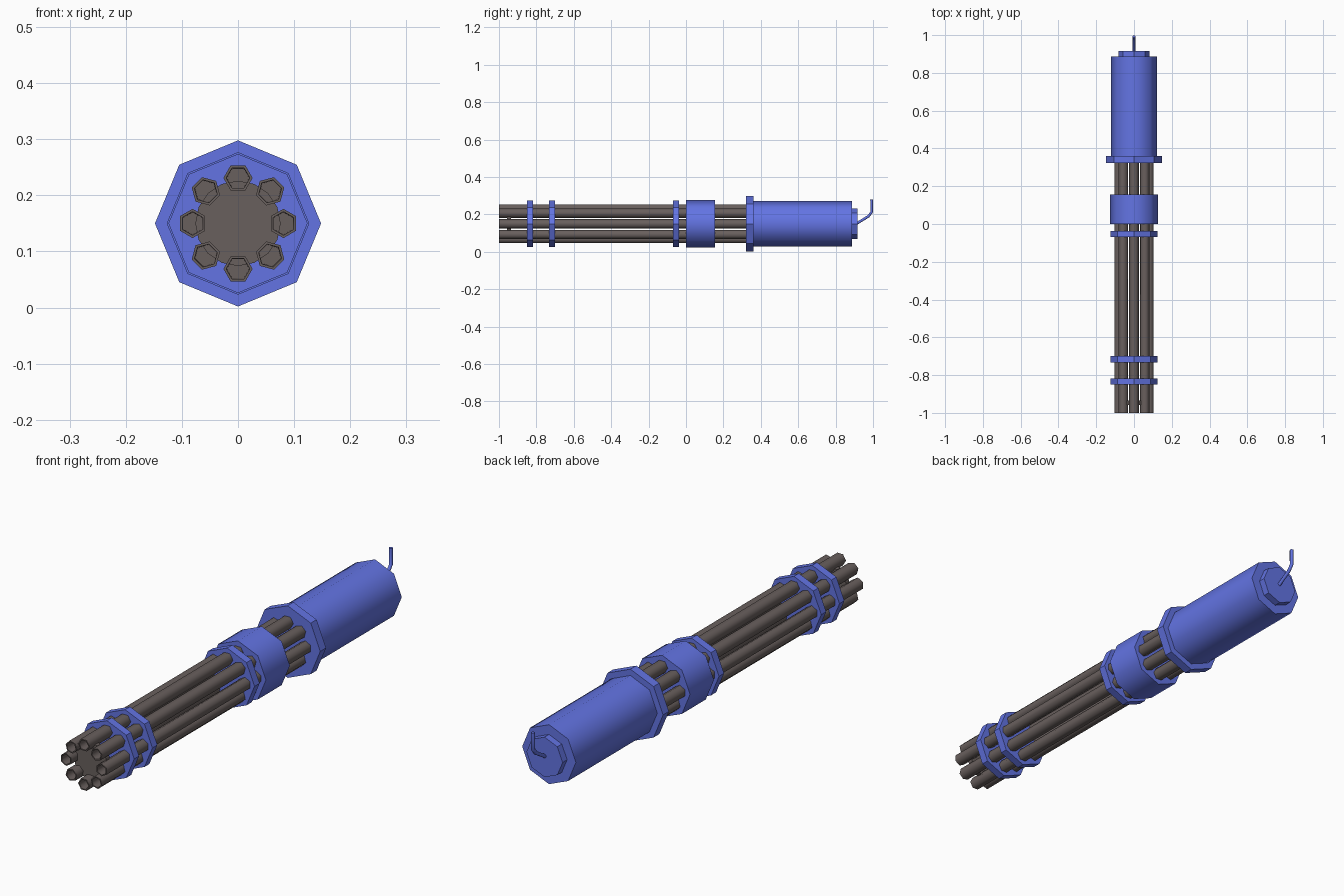
import bpy, bmesh, math
from mathutils import Vector

if "Cube" in bpy.data.objects:
    bpy.data.objects.remove(bpy.data.objects["Cube"])

AXIS_Z = 0.15


def material(name, rgb):
    m = bpy.data.materials.new(name)
    m.diffuse_color = (*rgb, 1)
    m.use_nodes = True
    m.node_tree.nodes["Principled BSDF"].inputs["Base Color"].default_value = m.diffuse_color
    return m


BLUE = material("blue_paint", (0.125, 0.175, 0.77))
GREY = material("gunmetal_grey", (0.14, 0.115, 0.11))


def lathe(name, profile, sides, mat, x=0, z=AXIS_Z, turn=0.0, smooth=None):
    """Turn a (y, radius) profile about a line parallel to y; both ends are capped."""
    bm = bmesh.new()
    rings = []
    for y, r in profile:
        angles = [turn + math.tau * i / sides for i in range(sides)]
        rings.append([bm.verts.new((x + r * math.cos(a), y, z + r * math.sin(a))) for a in angles])
    for a, b in zip(rings, rings[1:]):
        for i in range(sides):
            j = (i + 1) % sides
            bm.faces.new((a[i], a[j], b[j], b[i]))
    bm.faces.new(rings[0])
    bm.faces.new(rings[-1])
    bmesh.ops.recalc_face_normals(bm, faces=bm.faces)
    me = bpy.data.meshes.new(name)
    bm.to_mesh(me)
    bm.free()
    me.materials.append(mat)
    ob = bpy.data.objects.new(name, me)
    bpy.context.collection.objects.link(ob)
    if smooth:
        bpy.ops.object.select_all(action='DESELECT')
        ob.select_set(True)
        bpy.context.view_layer.objects.active = ob
        bpy.ops.object.shade_smooth_by_angle(angle=math.radians(smooth))
    return ob


def disc(name, y0, y1, r, mat=BLUE, sides=8, smooth=None):
    return lathe(name, [(y0, r), (y1, r)], sides, mat, smooth=smooth)


# Eight hexagonal barrels with recessed bores
for k in range(8):
    a = math.tau * k / 8
    lathe(f"barrel_{k + 1}",
          [(-0.93, 0.020), (-1.0, 0.021), (-1.0, 0.026), (0.335, 0.026)], 6, GREY,
          x=0.081 * math.cos(a), z=AXIS_Z + 0.081 * math.sin(a),
          turn=a + math.pi / 6, smooth=65)

# Plate that joins the barrels near the muzzle
disc("muzzle_plate", -0.957, -0.935, 0.076, GREY, 16)

# Clamp rings along the barrels
for i, (y0, y1) in enumerate([(-0.85, -0.818), (-0.732, -0.70), (-0.07, -0.037)]):
    disc(f"clamp_ring_{i + 1}", y0, y1, 0.124)

# Bearing collar, rear flange, motor housing and end cap
disc("bearing_collar", 0.0, 0.155, 0.127, smooth=60)
disc("rear_flange", 0.322, 0.36, 0.148)
disc("motor_housing", 0.355, 0.888, 0.122, smooth=60)
disc("end_cap", 0.885, 0.917, 0.082)

# Bent lever at the back
curve = bpy.data.curves.new("rear_lever", 'CURVE')
curve.dimensions = '3D'
curve.bevel_depth = 0.008
curve.bevel_resolution = 1
curve.use_fill_caps = True
path = [(0.91, 0.15), (0.975, 0.19), (0.992, 0.212), (0.992, 0.28)]
spline = curve.splines.new('POLY')
spline.points.add(len(path) - 1)
for p, (y, z) in zip(spline.points, path):
    p.co = (0, y, z, 1)
curve.materials.append(BLUE)
bpy.context.collection.objects.link(bpy.data.objects.new("rear_lever", curve))
